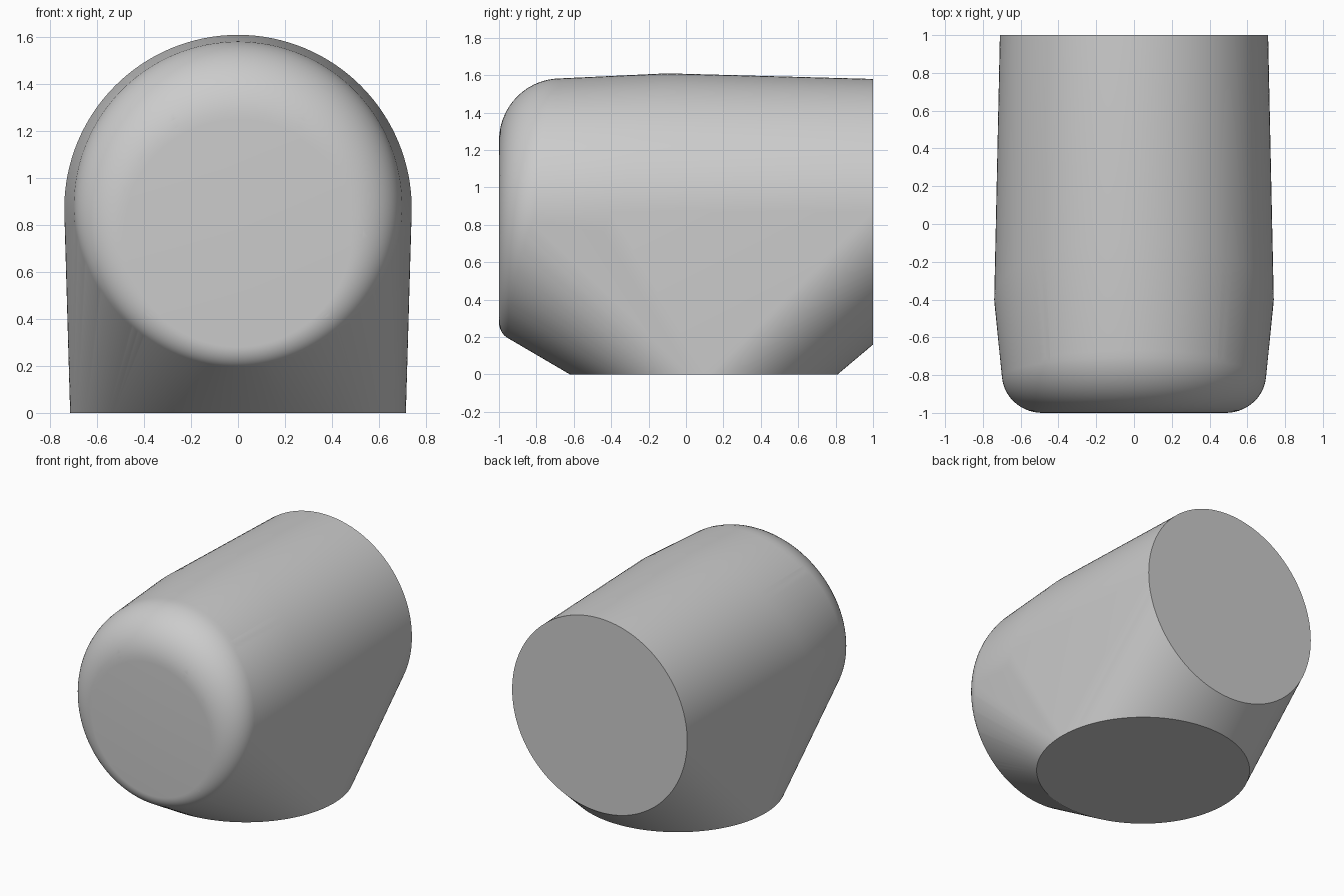
import bpy, bmesh
from math import sin, cos, pi, radians

cube = bpy.data.objects.get("Cube")
if cube:
    bpy.data.objects.remove(cube, do_unlink=True)

SEGMENTS = 128
FILLET_STEPS = 14

grey = bpy.data.materials.new("light grey")
grey.use_nodes = True
grey.diffuse_color = (0.6, 0.6, 0.6, 1)
grey.node_tree.nodes["Principled BSDF"].inputs["Base Color"].default_value = (0.6, 0.6, 0.6, 1)


def ring(radius, height, y, tilt=0.0):
    """Upright circle; tilt shifts its top backwards and its bottom forwards."""
    angles = [2 * pi * i / SEGMENTS for i in range(SEGMENTS)]
    return [(radius * cos(a), y + tilt * sin(a), height + radius * sin(a)) for a in angles]


# Rounded front: quarter-ellipse fillet from the flat disc to the tilted rim
inner = ring(0.485, 0.765, -1.0)
rim = ring(0.70, 0.883, -0.79, 0.12)
points = []
for step in range(FILLET_STEPS + 1):
    t = pi / 2 * step / FILLET_STEPS
    for (xi, yi, zi), (xo, yo, zo) in zip(inner, rim):
        points.append((xi + (xo - xi) * sin(t),
                       yi + (yo - yi) * (1 - cos(t)),
                       zi + (zo - zi) * sin(t)))

# Widest slanted section and the flat round back
points += ring(0.74, 0.87, -0.4, 0.3)
points += ring(0.71, 0.87, 1.0)

# Round standing base
points += [(x, 0.095 + z, 0.0) for x, y, z in ring(0.715, 0.0, 0.0)]

# Wrap all sections in one taut skin
bm = bmesh.new()
for p in points:
    bm.verts.new(p)
hull = bmesh.ops.convex_hull(bm, input=bm.verts[:])
bmesh.ops.delete(bm, geom=[v for v in bm.verts if not v.link_faces], context='VERTS')
bmesh.ops.dissolve_limit(bm, angle_limit=radians(0.05), verts=bm.verts[:], edges=bm.edges[:])
bmesh.ops.recalc_face_normals(bm, faces=bm.faces[:])

mesh = bpy.data.meshes.new("rounded_body")
bm.to_mesh(mesh)
bm.free()
mesh.materials.append(grey)
body = bpy.data.objects.new("rounded_body", mesh)
bpy.context.collection.objects.link(body)

# Smooth skin with crisp rims at the base and back
bpy.ops.object.select_all(action='DESELECT')
body.select_set(True)
bpy.context.view_layer.objects.active = body
bpy.ops.object.shade_smooth_by_angle(angle=radians(24))
